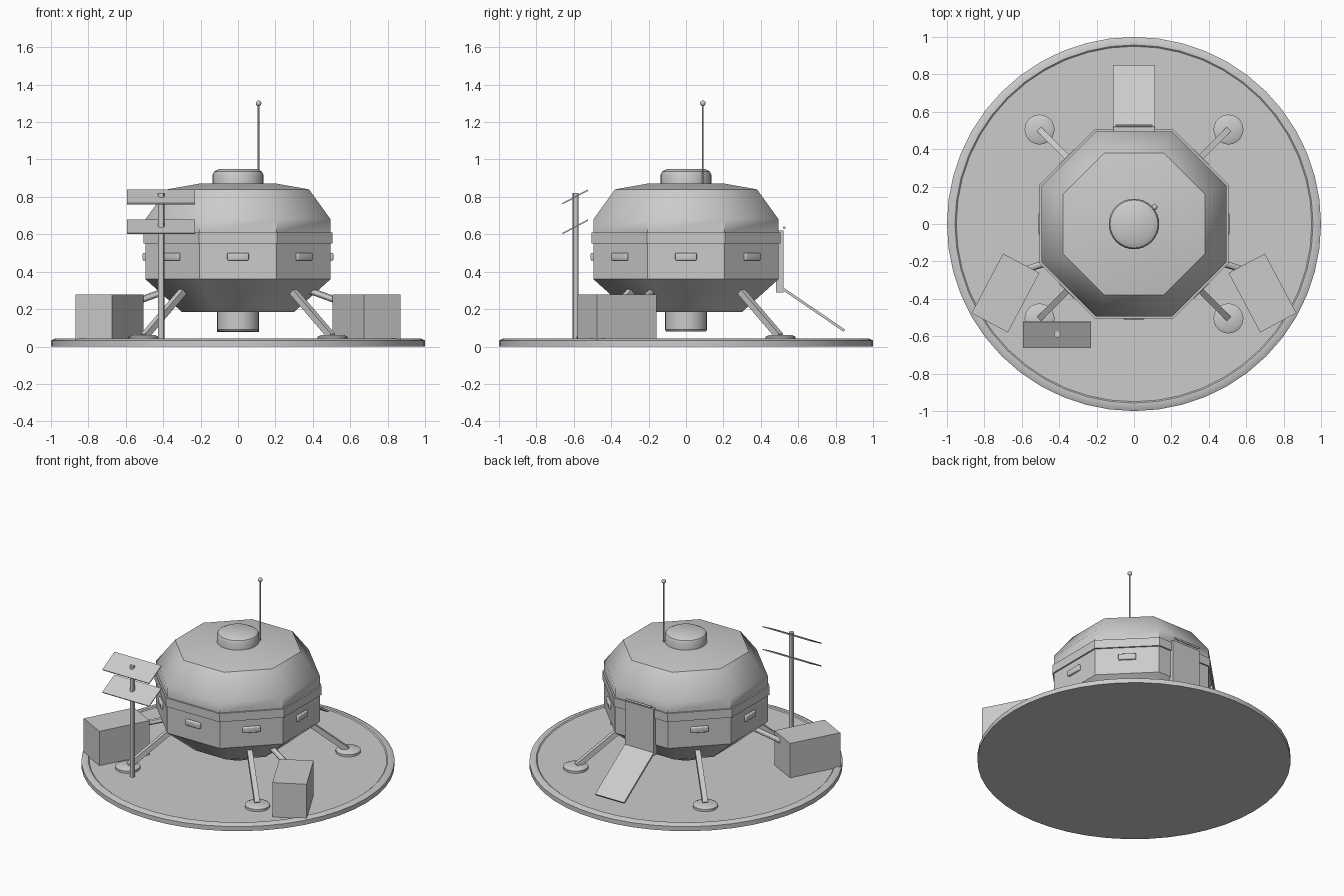
import bpy
import bmesh
from math import cos, sin, pi, radians
from mathutils import Vector, Matrix

cube = bpy.data.objects.get("Cube")
if cube:
    bpy.data.objects.remove(cube, do_unlink=True)

grey = bpy.data.materials.new("light grey")
grey.use_nodes = True
colour = (0.6, 0.6, 0.6, 1)
grey.diffuse_color = colour
grey.node_tree.nodes["Principled BSDF"].inputs["Base Color"].default_value = colour


def finish(name, bm, angle=30):
    bmesh.ops.recalc_face_normals(bm, faces=bm.faces)
    mesh = bpy.data.meshes.new(name)
    bm.to_mesh(mesh)
    bm.free()
    mesh.materials.append(grey)
    ob = bpy.data.objects.new(name, mesh)
    bpy.context.collection.objects.link(ob)
    bpy.ops.object.select_all(action='DESELECT')
    ob.select_set(True)
    bpy.context.view_layer.objects.active = ob
    bpy.ops.object.shade_smooth_by_angle(angle=radians(angle))
    return ob


def lathe(name, profile, sides, centre=(0, 0, 0), turn=0, angle=30):
    """Stack of closed rings given as (radius, height)."""
    bm = bmesh.new()
    rings = []
    for r, z in profile:
        rings.append([bm.verts.new((centre[0] + r * cos(turn + 2 * pi * i / sides),
                                    centre[1] + r * sin(turn + 2 * pi * i / sides),
                                    centre[2] + z)) for i in range(sides)])
    for a, b in zip(rings, rings[1:]):
        for i in range(sides):
            j = (i + 1) % sides
            bm.faces.new((a[i], a[j], b[j], b[i]))
    bm.faces.new(rings[0])
    bm.faces.new(rings[-1])
    return finish(name, bm, angle)


def box(name, size, matrix, bevel=0):
    bm = bmesh.new()
    bmesh.ops.create_cube(bm, size=1, matrix=matrix @ Matrix.Diagonal((*size, 1)))
    if bevel:
        bmesh.ops.bevel(bm, geom=bm.edges[:], offset=bevel, segments=3,
                        profile=0.5, affect='EDGES')
    return finish(name, bm)


def rod(name, start, end, radius, sides=12):
    start, end = Vector(start), Vector(end)
    axis = end - start
    bm = bmesh.new()
    place = (Matrix.Translation((start + end) / 2)
             @ axis.to_track_quat('Z', 'Y').to_matrix().to_4x4()
             @ Matrix.Rotation(pi / sides, 4, 'Z'))
    bmesh.ops.create_cone(bm, cap_ends=True, segments=sides, radius1=radius,
                          radius2=radius, depth=axis.length, matrix=place)
    return finish(name, bm)


def at(x, y, z):
    return Matrix.Translation((x, y, z))


# Round base plate with a raised rim
lathe("base_plate", [(1, 0), (1, 0.032), (0.98, 0.042), (0.957, 0.042),
                     (0.95, 0.036)], 48)

# Octagonal cabin, ring radii given as distance to the flat sides
flat = cos(pi / 8)
cabin = [(0.30, 0.185), (0.495, 0.36), (0.495, 0.55), (0.505, 0.55), (0.505, 0.61),
         (0.495, 0.61), (0.495, 0.68), (0.38, 0.84), (0.2, 0.872)]
lathe("cabin", [(r / flat, z) for r, z in cabin], 8, turn=pi / 8, angle=40)

# Roof hatch, belly engine and antenna
lathe("roof_hatch", [(0.135, 0.86), (0.135, 0.92), (0.128, 0.935), (0.1, 0.95)], 32)
lathe("belly_engine", [(0.105, 0.08), (0.113, 0.09), (0.113, 0.2)], 24)
rod("antenna", (0.11, 0.09, 0.86), (0.11, 0.09, 1.3), 0.005, 8)
ball = bmesh.new()
bmesh.ops.create_uvsphere(ball, u_segments=16, v_segments=10, radius=0.015,
                          matrix=at(0.11, 0.09, 1.3))
finish("antenna_ball", ball)

# Windows on every side except the back one, which holds the door
for i in range(8):
    if i != 4:
        spin = Matrix.Rotation(i * pi / 4, 4, 'Z')
        box("window", (0.115, 0.03, 0.042), spin @ at(0, -0.495, 0.48), 0.008)

# Door and ramp at the back
box("door", (0.22, 0.04, 0.33), at(0, 0.5, 0.455))
rod("door_hinge", (-0.1, 0.525, 0.635), (0.1, 0.525, 0.635), 0.007)
ramp_run = Vector((0, 0.33, -0.225))
box("ramp", (0.225, ramp_run.length, 0.014),
    at(0, 0.682, 0.197) @ Matrix.Rotation(-0.598, 4, 'X'))

# Four splayed legs with round feet
for sx in (-1, 1):
    for sy in (-1, 1):
        rod("leg", (sx * 0.29, sy * 0.29, 0.3), (sx * 0.5, sy * 0.5, 0.055), 0.024, 4)
        lathe("foot", [(0.08, 0.035), (0.08, 0.052), (0.06, 0.062)], 24,
              (sx * 0.505, sy * 0.505, 0))

# Two storage crates with end caps, joined to the cabin by struts
for side in (-1, 1):
    place = at(side * 0.687, -0.369, 0) @ Matrix.Rotation(side * radians(28), 4, 'Z')
    box("crate", (0.22, 0.27, 0.242), place @ at(0, -0.045, 0.157))
    box("crate_cap", (0.22, 0.09, 0.242), place @ at(0, 0.135, 0.157))
    rod("crate_strut", (side * 0.38, -0.18, 0.3), (side * 0.6, -0.25, 0.22), 0.018)

# Mast with two tilted solar panels
rod("mast", (-0.41, -0.59, 0.036), (-0.41, -0.59, 0.82), 0.017)
for z in (0.64, 0.8):
    box("solar_panel", (0.365, 0.155, 0.007),
        at(-0.412, -0.592, z) @ Matrix.Rotation(radians(28), 4, 'X'))
